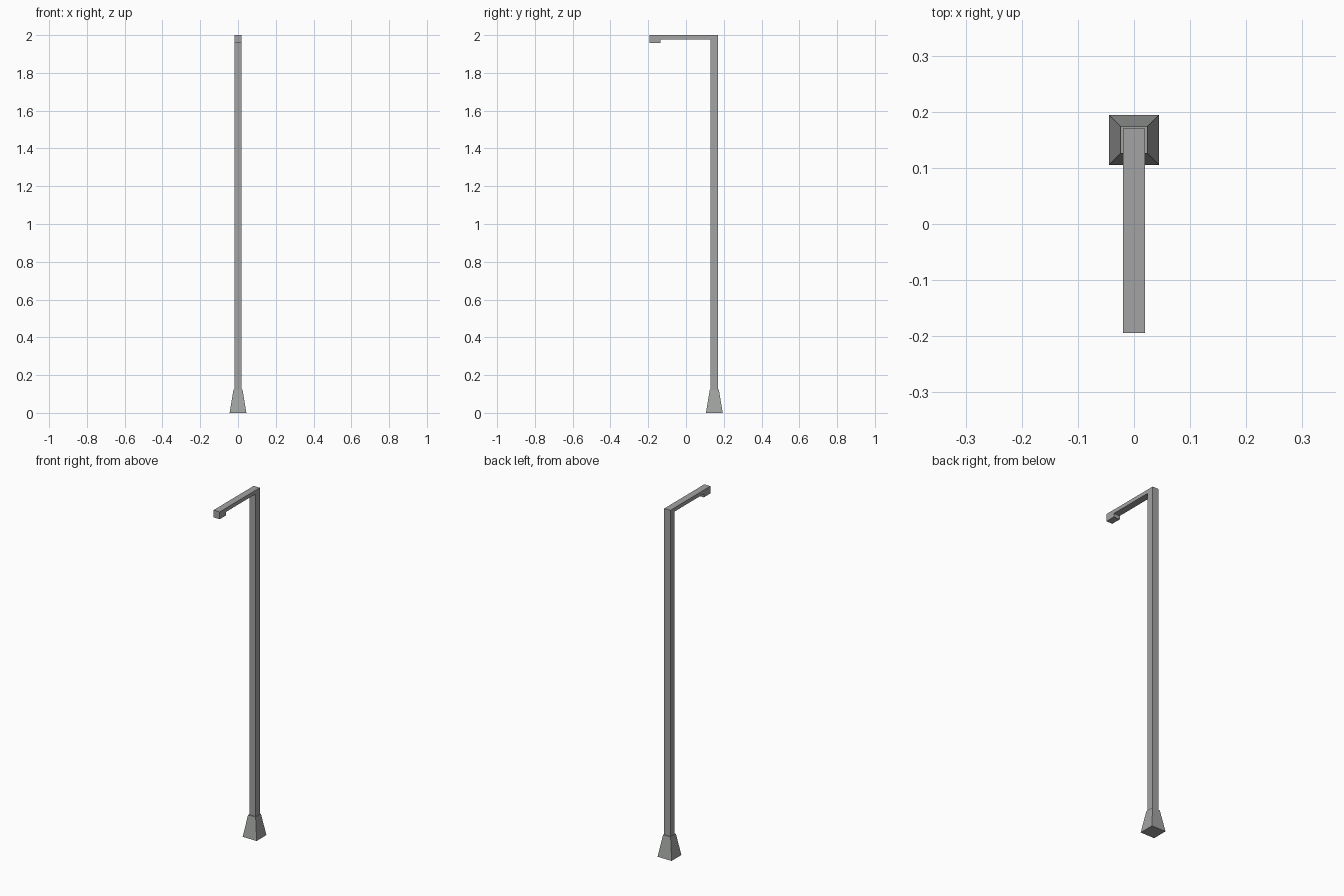
import bpy, bmesh

if "Cube" in bpy.data.objects:
    bpy.data.objects.remove(bpy.data.objects["Cube"])

grey = bpy.data.materials.new("grey metal")
grey.diffuse_color = (0.36, 0.37, 0.36, 1)
grey.use_nodes = True
grey.node_tree.nodes["Principled BSDF"].inputs["Base Color"].default_value = grey.diffuse_color


def prism(name, profile, half_width):
    """Extrude a (y, z) profile symmetrically along x."""
    bm = bmesh.new()
    face = bm.faces.new([bm.verts.new((-half_width, y, z)) for y, z in profile])
    ext = bmesh.ops.extrude_face_region(bm, geom=[face])
    moved = [g for g in ext["geom"] if isinstance(g, bmesh.types.BMVert)]
    bmesh.ops.translate(bm, verts=moved, vec=(2 * half_width, 0, 0))
    return finish(name, bm)


def finish(name, bm):
    bmesh.ops.recalc_face_normals(bm, faces=bm.faces)
    mesh = bpy.data.meshes.new(name)
    bm.to_mesh(mesh)
    bm.free()
    mesh.materials.append(grey)
    ob = bpy.data.objects.new(name, mesh)
    bpy.context.collection.objects.link(ob)
    return ob


# Post, arm and lamp head as one continuous side profile
prism("post_and_arm", [
    (0.131, 0.124), (0.170, 0.124), (0.170, 2.0), (-0.194, 2.0),
    (-0.194, 1.958), (-0.135, 1.958), (-0.135, 1.978), (0.131, 1.978)], 0.0195)

# Tapered square foot
bm = bmesh.new()
bmesh.ops.create_cube(bm, size=1)
for v in bm.verts:
    top = v.co.z > 0
    s = 0.048 if top else 0.089
    v.co = (v.co.x * s, v.co.y * s + 0.150, 0.124 if top else 0)
finish("foot", bm)
